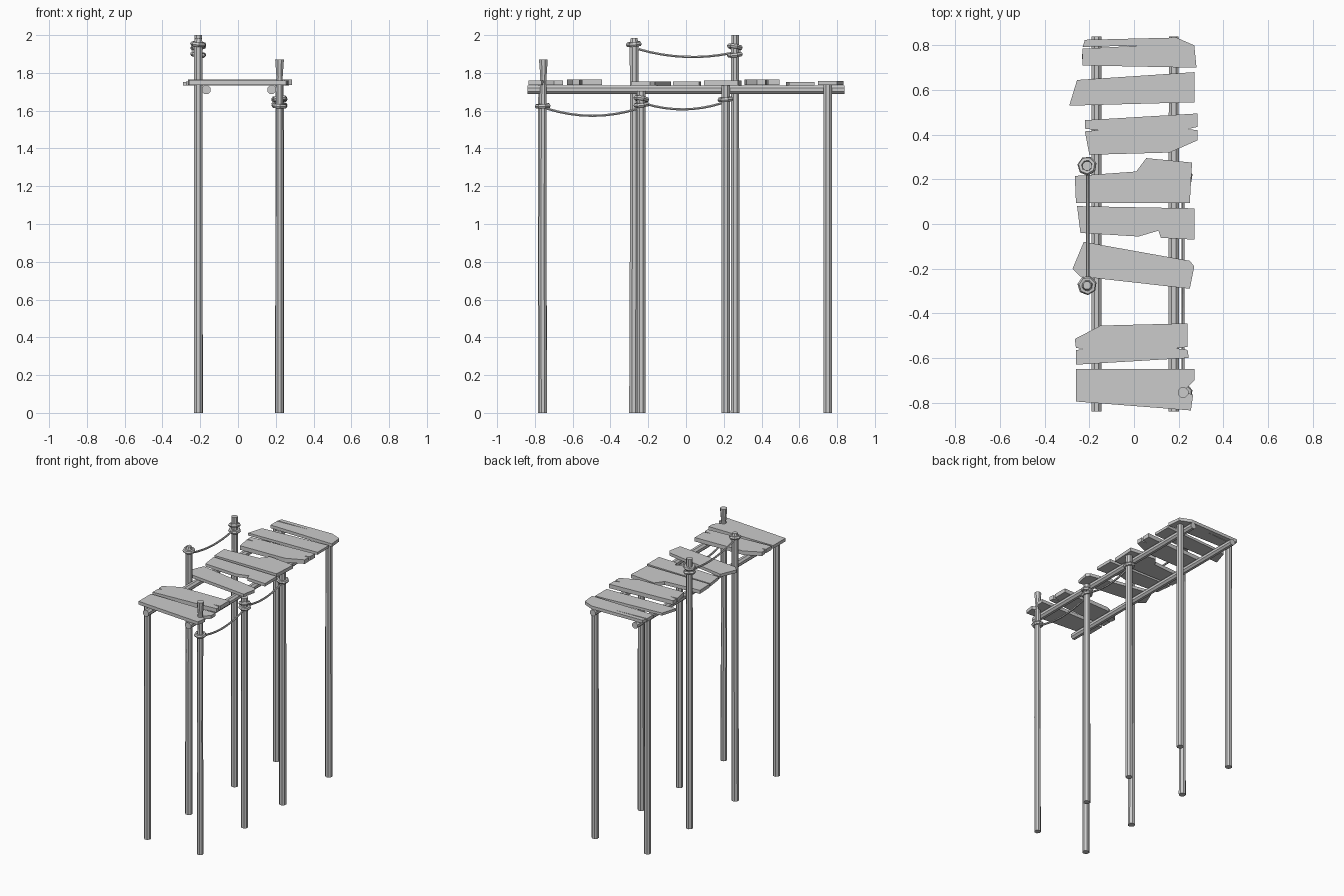
import bpy, bmesh, math
from mathutils import Vector, Matrix

if "Cube" in bpy.data.objects:
    bpy.data.objects.remove(bpy.data.objects["Cube"])


def finish(bm, name):
    bmesh.ops.recalc_face_normals(bm, faces=bm.faces)
    mesh = bpy.data.meshes.new(name)
    bm.to_mesh(mesh)
    bm.free()
    ob = bpy.data.objects.new(name, mesh)
    bpy.context.collection.objects.link(ob)
    return ob


def tube(name, stations, sides=8):
    """Closed tube through (x, y, z, radius) stations."""
    bm = bmesh.new()
    pts = [Vector(s[:3]) for s in stations]
    rings = []
    for i, s in enumerate(stations):
        d = (pts[min(i + 1, len(pts) - 1)] - pts[max(i - 1, 0)]).normalized()
        u = d.cross(Vector((1, 0, 0))).normalized()
        v = d.cross(u)
        rings.append([bm.verts.new(pts[i] + s[3] * (math.cos(a) * u + math.sin(a) * v))
                      for a in (2 * math.pi * (k + 0.5) / sides for k in range(sides))])
    for a, b in zip(rings, rings[1:]):
        for k in range(sides):
            n = (k + 1) % sides
            bm.faces.new((a[k], a[n], b[n], b[k]))
    bm.faces.new(rings[0])
    bm.faces.new(rings[-1])
    return finish(bm, name)


def rope_ring(name, x, y, z, tilt):
    bpy.ops.mesh.primitive_torus_add(major_segments=7, minor_segments=6, major_radius=0.031,
                                     minor_radius=0.013, location=(x, y, z),
                                     rotation=(tilt, tilt * 0.5, 0.3))
    bpy.context.object.name = name


def rope(name, x, y0, z0, y1, z1, sag):
    n = 8
    st = []
    for i in range(n + 1):
        t = i / n
        st.append((x, y0 + (y1 - y0) * t, z0 + (z1 - z0) * t - sag * 4 * t * (1 - t), 0.007))
    tube(name, st, 6)


def plank(name, outline, z0, z1):
    bm = bmesh.new()
    f = bm.faces.new([bm.verts.new((x, y, z0)) for x, y in outline])
    g = bmesh.ops.extrude_face_region(bm, geom=[f])
    for v in g['geom']:
        if isinstance(v, bmesh.types.BMVert):
            v.co.z = z1
    finish(bm, name)


# Support posts: x, y, top height
L, R = -0.21, 0.22
for i, (x, y, top) in enumerate([(L, -0.76, 1.735), (L, 0.75, 1.735), (R, 0.75, 1.735),
                                 (R, -0.237, 1.705), (R, 0.21, 1.735)]):
    tube(f"support_post_{i + 1}", [(x, y, 0, 0.025), (x, y, top, 0.024)])

# Tall posts that stand above the deck
tube("railing_post_front", [(L, -0.277, 0, 0.026), (L, -0.274, 1.2, 0.024),
                            (L, -0.275, 1.96, 0.025), (L, -0.275, 1.985, 0.018)])
tube("railing_post_back", [(L, 0.26, 0, 0.025), (L, 0.26, 1.3, 0.024), (L, 0.26, 2.0, 0.022)])
tube("corner_post", [(R, -0.757, 0, 0.023), (R, -0.76, 0.9, 0.022), (R, -0.757, 1.62, 0.021),
                     (R, -0.755, 1.78, 0.018), (R, -0.755, 1.87, 0.025)])

# Deck beams
for side, x in (("left", -0.168), ("right", 0.178)):
    tube(f"deck_beam_{side}", [(x, -0.84, 1.711, 0.025), (x, 0.84, 1.711, 0.024)])

# Rope lashings and hanging ropes
for i, r in enumerate([(L, -0.275, 1.952, 0.12), (L, 0.26, 1.937, -0.2), (L, 0.26, 1.897, 0.15),
                       (R, -0.757, 1.625, 0.08), (R, -0.235, 1.662, -0.2), (R, -0.235, 1.632, 0.15),
                       (R, 0.21, 1.66, 0.1)]):
    rope_ring(f"rope_lashing_{i + 1}", *r)
rope("railing_rope", -0.207, -0.25, 1.925, 0.24, 1.905, 0.03)
rope("lower_rope_front", R, -0.74, 1.612, -0.25, 1.612, 0.039)
rope("lower_rope_back", R, -0.22, 1.638, 0.19, 1.64, 0.032)

# Weathered planks, with split ends cut into the outline: bottom, top, outline
planks = [
    (1.735, 1.758, [(-.22, .825), (.19, .835), (.27, .80), (.28, .70), (-.23, .71),
                    (-.23, .785), (.04, .80), (-.23, .793)]),
    (1.733, 1.752, [(-.255, .645), (.27, .68), (.27, .545), (-.29, .53)]),
    (1.735, 1.765, [(-.22, .465), (.285, .495), (.285, .435), (.24, .425), (.285, .42),
                    (.285, .375), (.16, .32), (-.2, .31), (-.22, .415), (-.16, .42), (-.22, .427)]),
    (1.733, 1.759, [(-.265, .215), (.01, .235), (.055, .295), (.26, .275), (.25, .095), (-.26, .095)]),
    (1.733, 1.755, [(-.255, .08), (.27, .07), (.27, -.07), (.12, -.062), (.11, -.03),
                    (.02, -.056), (-.24, -.04)]),
    (1.733, 1.755, [(-.225, -.08), (.25, -.165), (.27, -.19), (.25, -.29), (-.24, -.235), (-.275, -.2)]),
    (1.735, 1.764, [(-.265, -.515), (-.15, -.455), (.24, -.445), (.24, -.55), (.19, -.557),
                    (.24, -.564), (.245, -.6), (-.26, -.63), (-.26, -.565), (-.225, -.56), (-.26, -.555)]),
    (1.735, 1.759, [(-.26, -.65), (.27, -.65), (.27, -.7), (.22, -.75), (.265, -.765),
                    (.255, -.835), (-.26, -.795)]),
]
for i, (z0, z1, outline) in enumerate(planks):
    plank(f"deck_plank_{i + 1}", outline, z0, z1)
